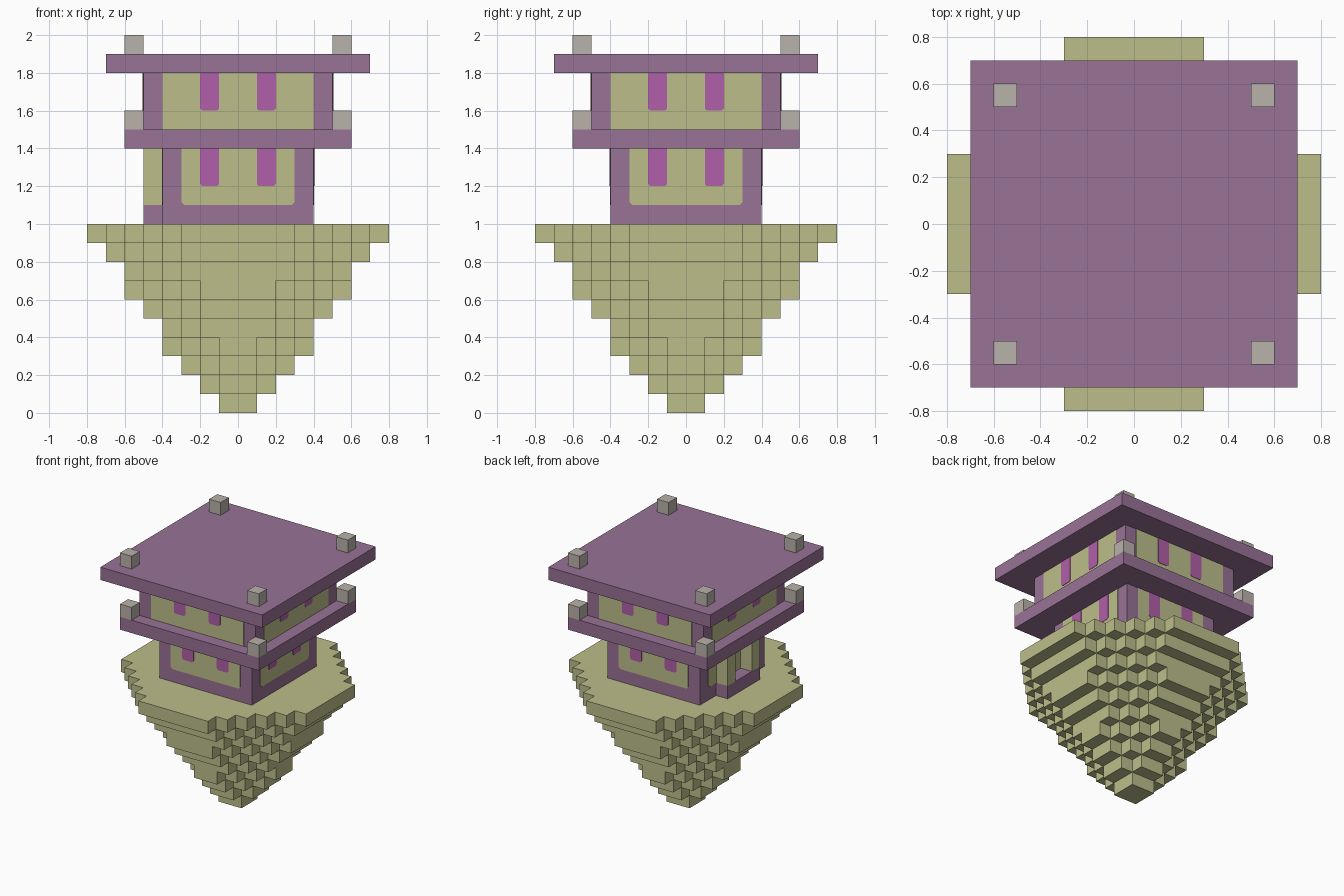
import bpy, bmesh, math
from mathutils import Matrix, Vector

cube = bpy.data.objects.get("Cube")
if cube:
    bpy.data.objects.remove(cube, do_unlink=True)

U = 0.1  # block size


def srgb(c):
    c /= 255
    return c / 12.92 if c <= 0.04045 else ((c + 0.055) / 1.055) ** 2.4


def material(name, r, g, b):
    m = bpy.data.materials.new(name)
    m.use_nodes = True
    col = (srgb(r), srgb(g), srgb(b), 1)
    m.diffuse_color = col
    m.node_tree.nodes["Principled BSDF"].inputs["Base Color"].default_value = col
    return m


STONE = material("pale olive stone", 188, 190, 138)
PURPLE = material("dusty purple", 152, 114, 150)
MAGENTA = material("magenta glass", 176, 96, 168)
GREY = material("warm grey", 186, 178, 171)


def finish(name, bm, mat):
    bmesh.ops.recalc_face_normals(bm, faces=bm.faces)
    mesh = bpy.data.meshes.new(name)
    bm.to_mesh(mesh)
    bm.free()
    mesh.materials.append(mat)
    ob = bpy.data.objects.new(name, mesh)
    bpy.context.collection.objects.link(ob)
    return ob


def prism(bm, points, offset):
    """Close an outline and push it along the offset vector."""
    face = bm.faces.new([bm.verts.new(p) for p in points])
    new = bmesh.ops.extrude_face_region(bm, geom=[face])["geom"]
    verts = [v for v in new if isinstance(v, bmesh.types.BMVert)]
    bmesh.ops.translate(bm, verts=verts, vec=offset)


def box(name, lo, hi, mat):
    """Box between two corners given in blocks."""
    bm = bmesh.new()
    lo, hi = Vector(lo) * U, Vector(hi) * U
    mid, size = (lo + hi) / 2, hi - lo
    bmesh.ops.create_cube(bm, size=1, matrix=Matrix.Translation(mid) @ Matrix.Diagonal(size).to_4x4())
    return finish(name, bm, mat)


def plate(name, side, wall, x0, x1, z0, z1, depth, cut, mat):
    """Thin plate on one tower side, with clipped lower corners."""
    bm = bmesh.new()
    y = -wall * U
    x0, x1, z0, z1 = (v * U for v in (x0, x1, z0, z1))
    pts = [(x0 + cut, y, z0), (x1 - cut, y, z0), (x1, y, z0 + cut),
           (x1, y, z1), (x0, y, z1), (x0, y, z0 + cut)]
    if not cut:
        pts = [pts[0], pts[1], pts[3], pts[4]]
    prism(bm, pts, (0, -depth, 0))
    turn = Matrix.Rotation(side * math.pi / 2, 4, "Z")
    bmesh.ops.transform(bm, matrix=turn, verts=bm.verts)
    return finish(name, bm, mat)


# Floating island: stepped octagonal layers, wider towards the top
bm = bmesh.new()
for k, half in enumerate([1, 2, 3, 4, 4, 5, 6, 6, 7, 8]):
    x, y = half, k + 2 - half
    corner = [(x, y)]
    while y < half:
        corner += [(x - 1, y), (x - 1, y + 1)]
        x, y = x - 1, y + 1
    outline = []
    for _ in range(4):
        outline += [(a * U, b * U, k * U) for a, b in corner]
        corner = [(-b, a) for a, b in corner]
    prism(bm, outline, (0, 0, U))
finish("island", bm, STONE)

# Tower storeys and overhanging slabs
box("lower_storey", (-4, -4, 10), (4, 4, 14), PURPLE)
box("lower_slab", (-6, -6, 14), (6, 6, 15), PURPLE)
box("upper_storey", (-5, -5, 15), (5, 5, 18), PURPLE)
box("roof_slab", (-7, -7, 18), (7, 7, 19), PURPLE)

# Wall panels and windows on all four sides; side 3 holds the entrance
SIDES = ["front", "left", "back", "right"]
for s, label in enumerate(SIDES):
    plate(f"lower_panel_{label}", s, 4, -3, 3, 11, 14, 0.003, 0.015, STONE)
    plate(f"upper_panel_{label}", s, 5, -4, 4, 15, 18, 0.003, 0, STONE)
    for x in (-2, 1):
        plate(f"upper_window_{label}", s, 5, x, x + 1, 16, 18, 0.006, 0.012, MAGENTA)
        if label != "right":
            plate(f"lower_window_{label}", s, 4, x, x + 1, 12, 14, 0.006, 0.012, MAGENTA)

# Entrance porch: step and two pillars
box("porch_step", (-5, -2, 10), (-4, 2, 11), PURPLE)
for y in (-2, 1):
    box("porch_pillar", (-5, y, 11), (-4, y + 1, 14), STONE)

# Corner blocks on both slabs
for z in (15, 19):
    for x in (-6, 5):
        for y in (-6, 5):
            box("corner_block", (x, y, z), (x + 1, y + 1, z + 1), GREY)
